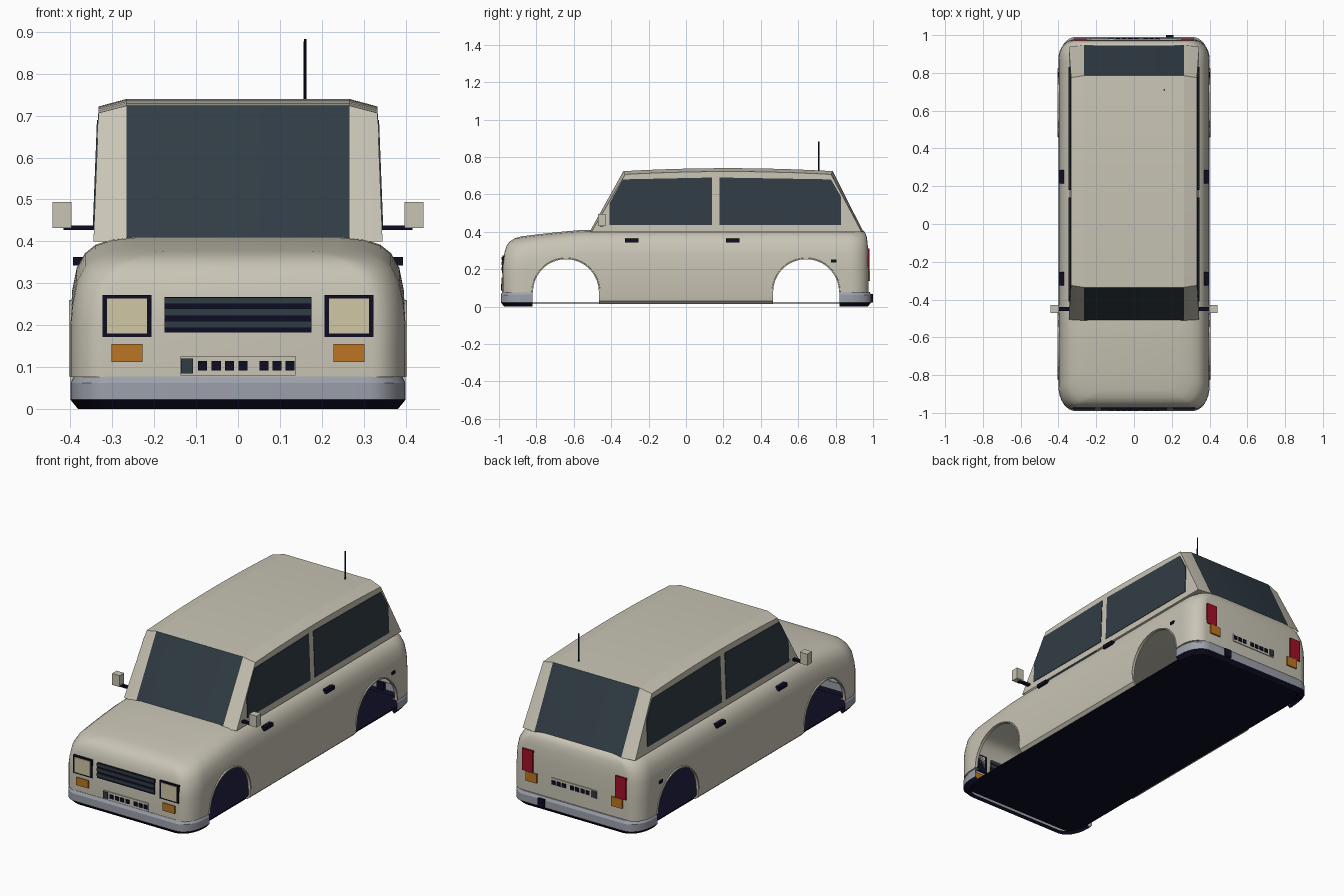
import bpy, bmesh, math
from mathutils import Vector, Matrix

cube = bpy.data.objects.get("Cube")
if cube:
    bpy.data.objects.remove(cube, do_unlink=True)


def material(name, r, g, b):
    m = bpy.data.materials.new(name)
    m.use_nodes = True
    m.diffuse_color = (r, g, b, 1)
    m.node_tree.nodes["Principled BSDF"].inputs["Base Color"].default_value = (r, g, b, 1)
    return m


PAINT = material("beige paint", .58, .55, .46)
GLASS = material("dark glass", .03, .045, .058)
BLACK = material("navy black trim", .004, .004, .017)
METAL = material("bumper grey", .33, .35, .40)
AMBER = material("amber lens", .50, .18, .016)
RED = material("red lens", .36, .005, .02)
CREAM = material("cream lens", .63, .57, .38)


def finish(name, bm, *mats):
    bmesh.ops.remove_doubles(bm, verts=bm.verts, dist=1e-4)
    bmesh.ops.recalc_face_normals(bm, faces=bm.faces)
    mesh = bpy.data.meshes.new(name)
    bm.to_mesh(mesh)
    bm.free()
    ob = bpy.data.objects.new(name, mesh)
    bpy.context.collection.objects.link(ob)
    for m in mats:
        mesh.materials.append(m)
    return ob


def select(ob):
    bpy.ops.object.select_all(action='DESELECT')
    ob.select_set(True)
    bpy.context.view_layer.objects.active = ob


def smooth(ob, degrees=35):
    select(ob)
    bpy.ops.object.shade_smooth_by_angle(angle=math.radians(degrees))


def box(name, center, size, mat):
    bm = bmesh.new()
    bmesh.ops.create_cube(bm, size=1, matrix=Matrix.Translation(center) @ Matrix.Diagonal((*size, 1)))
    return finish(name, bm, mat)


def loft(rings, closed=True):
    """Bridge matching point rings; returns the bmesh and its vertex rows."""
    bm = bmesh.new()
    rows = [[bm.verts.new(p) for p in ring] for ring in rings]
    n = len(rows[0])
    for lo, hi in zip(rows, rows[1:]):
        for i in range(n if closed else n - 1):
            j = (i + 1) % n
            bm.faces.new((lo[i], lo[j], hi[j], hi[i]))
    return bm, rows


def mirrored(half):
    return half + [(-x, y, z) for x, y, z in reversed(half)]


def cap(bm, row):
    """Close a mirrored ring with strips running across the model."""
    n = len(row)
    for i in range(n // 2 - 1):
        bm.faces.new((row[i], row[i + 1], row[n - 2 - i], row[n - 1 - i]))


def corner(a, b, sign, rx=.08, ry=.12, steps=8):
    """Rounded plan corner from the end face round to the side."""
    arc = [math.pi / 2 * k / steps for k in range(steps + 1)]
    return [(a - rx + rx * math.sin(t), sign * (b - ry + ry * math.cos(t))) for t in arc]


# Lower body: rounded plan outlines stacked up to a sloping bonnet line
def top_height(y):
    t = max(0, (-.51 - y) / .47)
    return .412 - .05 * t ** 1.3


def body_ring(inset, z=None, drop=0):
    a = .4 - inset
    front = corner(a, .98 - .6 * inset, -1)
    rear = corner(a, .975 - .25 * inset, 1, ry=.10)
    side = [(a, -.76 + .1 * k) for k in range(17)]
    half = front + side + rear[::-1]
    return mirrored([(x, y, top_height(y) - drop if z is None else z) for x, y in half])


rings = [body_ring(i, z=z) for z, i in ((.015, .02), (.03, .004), (.05, 0), (.2, 0))]
rings += [body_ring(i, drop=d) for d, i in
          ((.13, .004), (.075, .015), (.04, .035), (.02, .06), (.007, .1), (0, .16))]
bm, rows = loft(rings)
cap(bm, rows[-1])
body = finish("body_shell", bm, PAINT)
thick = body.modifiers.new("thickness", 'SOLIDIFY')
thick.thickness = .01
thick.offset = -1

# Wheel openings and the bumper recess cut through the shell
ARCH_Y, ARCH_Z, ARCH_R = .642, .077, .177
cutters = []
for s in (-1, 1):
    bm = bmesh.new()
    bmesh.ops.create_cone(bm, cap_ends=True, segments=64, radius1=ARCH_R, radius2=ARCH_R, depth=2,
                          matrix=Matrix.Translation((0, s * ARCH_Y, ARCH_Z)) @ Matrix.Rotation(math.pi / 2, 4, 'Y'))
    cutters.append(finish("arch_cutter", bm, PAINT))
    cutters.append(box("recess_cutter", (0, s * .7825, -.062), (2, .635, .276), PAINT))
for c in cutters:
    c.hide_render = True
    cut = body.modifiers.new("cut", 'BOOLEAN')
    cut.operation = 'DIFFERENCE'
    cut.solver = 'EXACT'
    cut.object = c
select(body)
for m in list(body.modifiers):
    bpy.ops.object.modifier_apply(modifier=m.name)
for c in cutters:
    bpy.data.objects.remove(c, do_unlink=True)
smooth(body)

# Raised lips round the wheel openings
for sx in (-1, 1):
    for sy in (-1, 1):
        rings = []
        for k in range(33):
            t = math.pi * k / 32
            rings.append([(sx * x, sy * ARCH_Y + r * math.cos(t), ARCH_Z + r * math.sin(t))
                          for x, r in ((.388, .176), (.404, .176), (.404, .182), (.388, .186))])
        bm, rows = loft(rings)
        smooth(finish("arch_lip", bm, PAINT))

box("floor_pan", (0, 0, .02), (.75, 1.9, .006), BLACK)


# Cabin: tapered walls, glazed ends and a crowned roof
def crown(y):
    return .74 - .016 * ((y - .225) / .56) ** 2


def cabin_half(xo, yf, yr):
    side = [(xo, yf + .01 + (yr - yf - .02) * k / 10) for k in range(11)]
    return [(.266, yf)] + side + [(.266, yr)]


base = cabin_half(.345, -.515, .948)
eave = cabin_half(.333, -.335, .785)
bm, rows = loft([
    mirrored([(x, y, .40) for x, y in base]),
    mirrored([(x, y, crown(y) - (.018 if x > .3 else 0)) for x, y in eave]),
    mirrored([(min(x, .266), y, crown(y)) for x, y in eave])])
cap(bm, rows[-1])
cabin = finish("cabin", bm, PAINT, GLASS)
for f in cabin.data.polygons:
    if abs(f.normal.y) > .5 and all(abs(cabin.data.vertices[v].co.x) < .27 for v in f.vertices):
        f.material_index = 1
smooth(cabin, 12)

# Side windows as thin plates lying on the tapered walls
front_pane = ((-.41, .435), (-.41, .55), (-.338, .68), (.14, .69), (.14, .435))
rear_pane = ((.18, .435), (.18, .69), (.775, .68), (.83, .585), (.83, .435))
for s in (-1, 1):
    for name, pane in (("front_side_window", front_pane), ("rear_side_window", rear_pane)):
        rings = [[(s * (.345 - .012 * (z - .4) / .31 + out), y, z) for y, z in pane]
                 for out in (-.004, .003)]
        bm, rows = loft(rings)
        for row in rows:
            bm.faces.new(row)
        finish(name, bm, GLASS)

# Wrap-round bumpers with a dark lower edge
for name, s, b in (("front_bumper", -1, .99), ("rear_bumper", 1, .99)):
    rings = []
    for z, inset in ((.012, .03), (0, .018), (.022, 0), (.062, 0), (.078, .008), (.078, .03)):
        arc = corner(.4 - inset, b - inset, s, rx=.09, ry=.13)
        rings.append(mirrored([(x, y, z) for x, y in arc + [(.4 - inset, s * .82)]][::-1]))
    bm, rows = loft(rings, closed=False)
    bumper = finish(name, bm, METAL, BLACK)
    for f in bumper.data.polygons:
        if f.center.z < .02:
            f.material_index = 1
    smooth(bumper, 25)
box("tow_cover", (.19, .986, .045), (.04, .028, .045), BLACK)


# Plates on the end faces; s picks front (-1) or rear (1)
def end_plate(name, s, x, z, w, h, out, mat):
    box(name, (x, s * (.965 + out / 2), z), (w, .01 + out, h), mat)


for s in (-1, 1):
    zc = .103 if s < 0 else .17
    lift = .014 if s < 0 else .01
    end_plate("number_plate", s, 0, zc, .275, .046, lift, PAINT)
    end_plate("plate_badge", s, -.122, zc, .028, .036, lift + .004, GLASS)
    for x in (-.085, -.052, -.02, .012, .062, .093, .124):
        end_plate("plate_block", s, x, zc, .022, .022, lift + .004, BLACK)

end_plate("grille_back", -1, 0, .225, .352, .084, .012, BLACK)
for z, h in ((.258, .016), (.231, .018), (.202, .017)):
    end_plate("grille_slat", -1, 0, z, .352, h, .016, GLASS)

for s in (-1, 1):
    end_plate("headlight_frame", -1, s * .265, .222, .117, .1, .012, BLACK)
    end_plate("headlight_lens", -1, s * .265, .222, .095, .083, .015, CREAM)
    end_plate("front_indicator", -1, s * .265, .133, .073, .043, .016, AMBER)
    end_plate("tail_light", 1, s * .285, .25, .066, .12, .012, RED)
    end_plate("rear_indicator", 1, s * .262, .163, .066, .052, .013, AMBER)

    # Door handles, side markers and mirrors
    for y in (-.29, .25):
        box("door_handle", (s * .382, y, .353), (.024, .072, .02), BLACK)
    box("side_marker", (s * .396, .79, .243), (.014, .028, .016), BLACK)
    box("mirror_arm", (s * .378, -.45, .433), (.076, .02, .011), BLACK)
    box("mirror_housing", (s * .42, -.45, .463), (.046, .04, .063), PAINT)

# Aerial
bm = bmesh.new()
bmesh.ops.create_cone(bm, cap_ends=True, segments=8, radius1=.004, radius2=.003, depth=.155,
                      matrix=Matrix.Translation((.16, .71, .806)))
finish("aerial", bm, BLACK)
